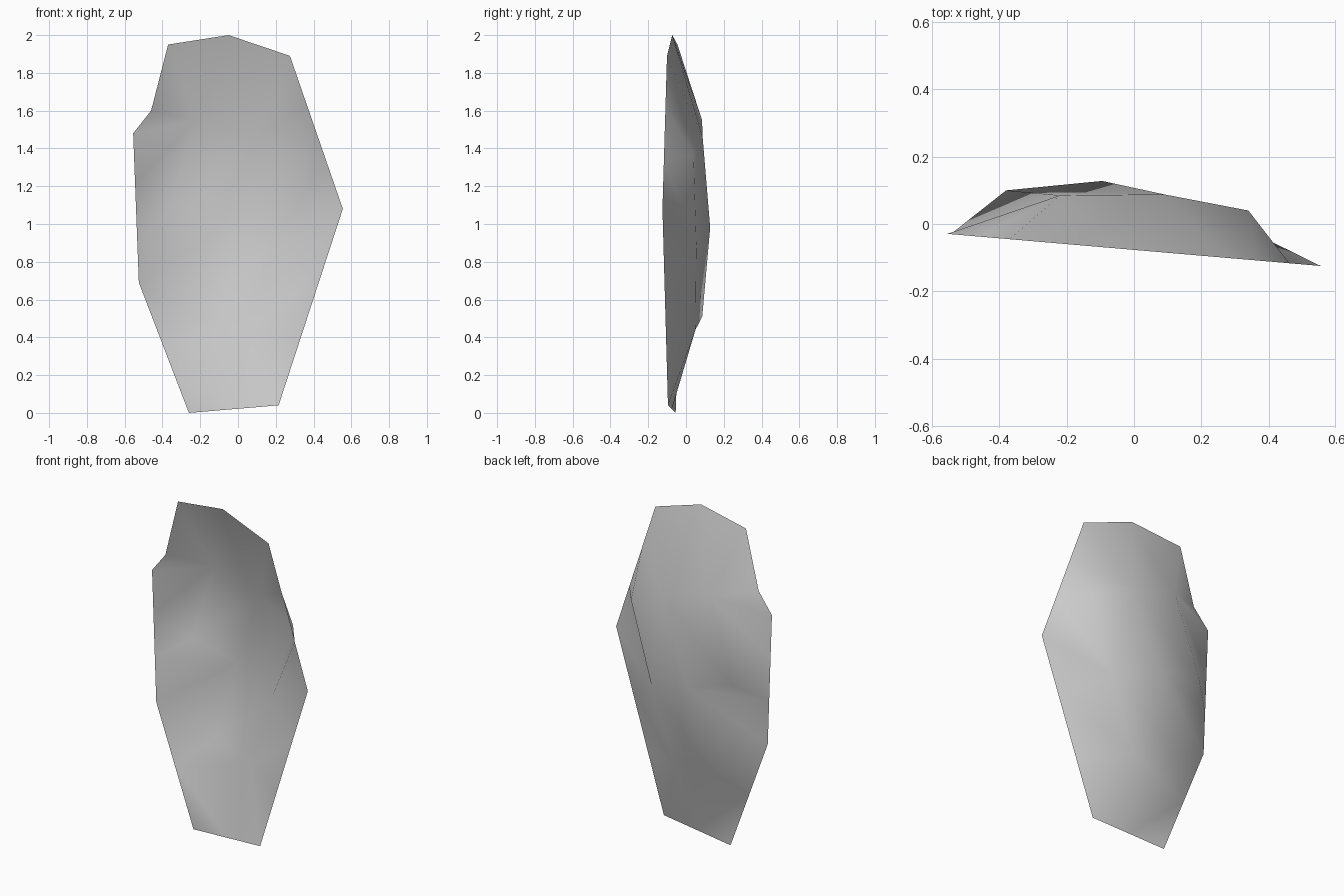
import bpy
from mathutils import Vector
from mathutils.geometry import delaunay_2d_cdt

if "Cube" in bpy.data.objects:
    bpy.data.objects.remove(bpy.data.objects["Cube"])

# Flat rim corners (x, z) with the number of segments to the next corner
RIM = [(-.26, 0, 2), (.215, .04, 3), (.555, 1.08, 3), (.275, 1.89, 1), (-.05, 2, 1),
       (-.37, 1.95, 1), (-.46, 1.6, 1), (-.555, 1.48, 3), (-.525, .69, 2)]
# Bulging skin in three slanted rows (x, z, y), numbered 17 onward after the rim
SKIN = [(-.21, .51, .086), (.04, .44, .05),
        (-.38, 1.06, .10), (-.095, .98, .128), (.19, .88, .055),
        (-.22, 1.55, .085), (.09, 1.46, .088), (.34, 1.36, .04)]
# Valley creases between points, giving the hammered dents
CREASES = [(21, 6), (20, 14), (20, 15), (22, 13), (22, 12), (1, 16), (16, 18), (19, 23),
           (23, 21), (21, 17), (18, 4), (23, 7), (23, 9)]


def rim_y(x):
    return -.077 - .086 * x


# Rim points
points = []
for i, (x, z, n) in enumerate(RIM):
    a, b = Vector((x, z)), Vector(RIM[(i + 1) % len(RIM)][:2])
    points += [a.lerp(b, k / n) for k in range(n)]
count = len(points)
depth = [rim_y(p.x) for p in points]

# Skin points
points += [Vector((x, z)) for x, z, y in SKIN]
depth += [y for x, z, y in SKIN]
edges = [(i, (i + 1) % count) for i in range(count)]
co, _, faces, orig, *_ = delaunay_2d_cdt(points, edges + CREASES, [], 1, 1e-5)

# Shell panel: an open low-poly sheet, smooth shaded
mesh = bpy.data.meshes.new("shell_panel")
mesh.from_pydata([(p.x, depth[o[0]], p.y) for p, o in zip(co, orig)], [], faces)
mesh.polygons.foreach_set("use_smooth", [True] * len(mesh.polygons))
panel = bpy.data.objects.new("shell_panel", mesh)
bpy.context.collection.objects.link(panel)
